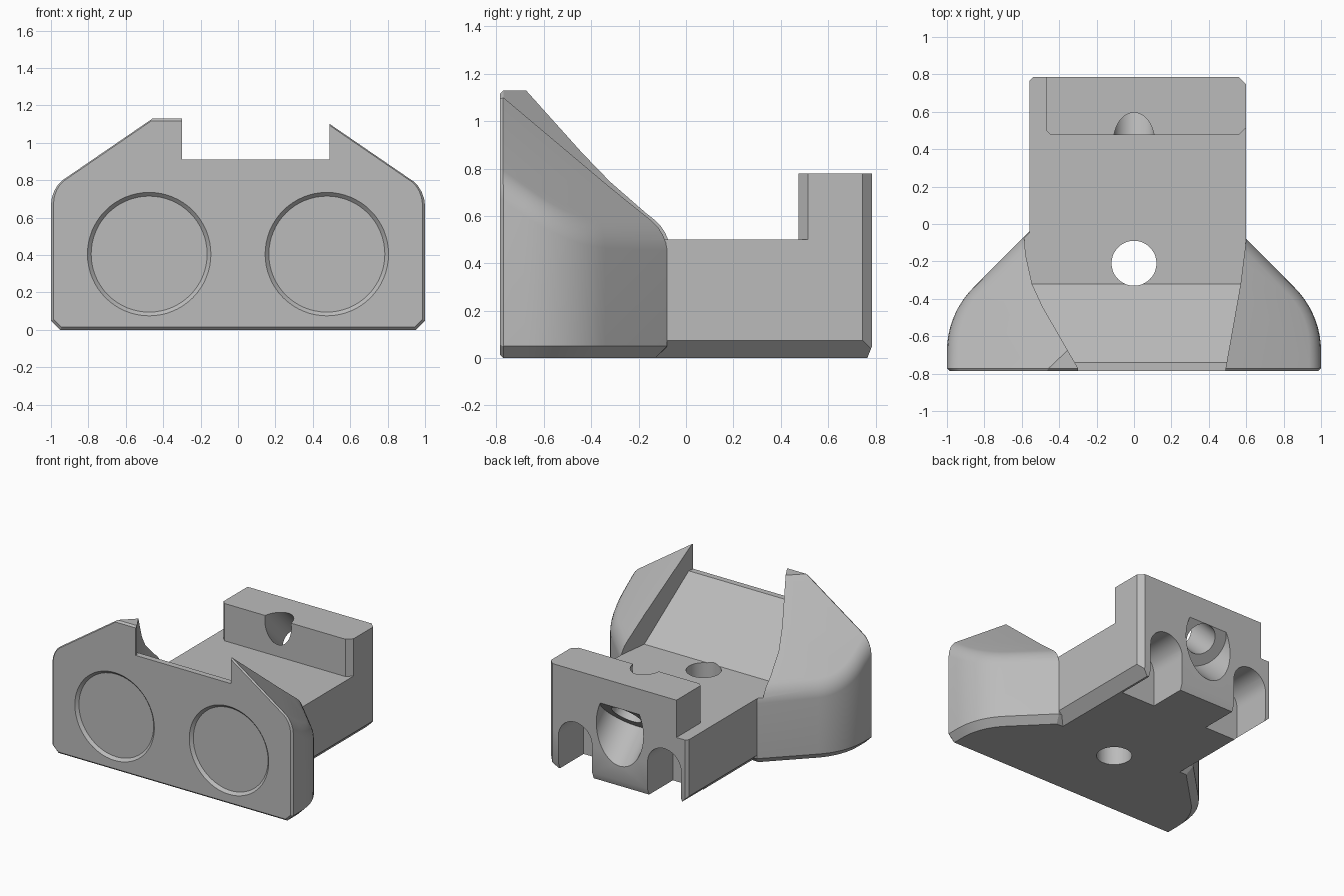
import bpy, bmesh
from math import sin, cos, pi, radians
from mathutils import Vector

old = bpy.data.objects.get("Cube")
if old:
    bpy.data.objects.remove(old, do_unlink=True)

grey = bpy.data.materials.new("mid grey")
grey.use_nodes = True
grey.diffuse_color = (0.5, 0.5, 0.5, 1)
grey.node_tree.nodes["Principled BSDF"].inputs["Base Color"].default_value = (0.5, 0.5, 0.5, 1)


def finish(bm, name):
    bmesh.ops.recalc_face_normals(bm, faces=bm.faces[:])
    mesh = bpy.data.meshes.new(name)
    bm.to_mesh(mesh)
    bm.free()
    mesh.materials.append(grey)
    ob = bpy.data.objects.new(name, mesh)
    bpy.context.collection.objects.link(ob)
    return ob


def prism(points, axis, lo, hi):
    """Extrude a 2D outline along an axis (the outline uses the other two)."""
    def place(p, t):
        return {"x": (t, p[0], p[1]), "y": (p[0], t, p[1]), "z": (p[0], p[1], t)}[axis]
    bm = bmesh.new()
    a = [bm.verts.new(place(p, lo)) for p in points]
    b = [bm.verts.new(place(p, hi)) for p in points]
    bm.faces.new(a)
    bm.faces.new(b)
    for i in range(len(a)):
        j = (i + 1) % len(a)
        bm.faces.new((a[i], a[j], b[j], b[i]))
    bmesh.ops.recalc_face_normals(bm, faces=bm.faces[:])
    return bm


def box(x0, x1, y0, y1, z0, z1):
    return prism([(x0, y0), (x1, y0), (x1, y1), (x0, y1)], "z", z0, z1)


def shave(bm, point, normal):
    """Cut away the side the normal points to and close the solid."""
    bmesh.ops.bisect_plane(bm, geom=bm.verts[:] + bm.edges[:] + bm.faces[:], dist=1e-5,
                           plane_co=point, plane_no=normal, clear_outer=True)
    bmesh.ops.holes_fill(bm, edges=[e for e in bm.edges if e.is_boundary], sides=0)
    bmesh.ops.recalc_face_normals(bm, faces=bm.faces[:])


def bevel(bm, edges, size, segments=1):
    bmesh.ops.bevel(bm, geom=edges, offset=size, segments=segments, profile=0.5,
                    affect="EDGES", clamp_overlap=True)


def cone(p, q, r1, r2=None):
    p, q = Vector(p), Vector(q)
    bm = bmesh.new()
    bmesh.ops.create_cone(bm, cap_ends=True, segments=64, radius1=r1,
                          radius2=r1 if r2 is None else r2, depth=(q - p).length)
    turn = (q - p).to_track_quat("Z", "Y").to_matrix().to_4x4()
    turn.translation = (p + q) / 2
    bm.transform(turn)
    return bm


def combine(target, bm, operation):
    tool = finish(bm, "cutter")
    tool.hide_render = True
    mod = target.modifiers.new("combine", "BOOLEAN")
    mod.operation, mod.solver, mod.object = operation, "EXACT", tool
    bpy.context.view_layer.objects.active = target
    bpy.ops.object.modifier_apply(modifier=mod.name)
    bpy.data.objects.remove(tool, do_unlink=True)


FRONT, BACK = -0.785, 0.785

# Front block: plan with rounded wings, tapering to the body
arc = [(0.52 + 0.48 * cos(radians(a)), -0.68 + 0.48 * sin(radians(a))) for a in range(0, 46, 5)]
plan = [(1, FRONT)] + arc + [(0.6, -0.08), (-0.56, -0.04)]
plan += [(-x, y) for x, y in reversed(arc)] + [(-1, FRONT)]
bm = prism(plan, "z", 0, 1.13)
bevel(bm, [e for e in bm.edges if all(v.co.z < 0.01 for v in e.verts)
           and any(v.co.y > FRONT + 0.01 for v in e.verts)], 0.05)

# Sloping wing tops, with softened outer edges
for x, z in ((0.49, 1.11), (-0.47, 1.13)):
    shave(bm, (x, FRONT, z), (0.686 if x > 0 else -0.686, 0.72, 1))
bm.normal_update()


def wing_edge(e):
    if len(e.link_faces) != 2 or any(v.co.z < 0.3 for v in e.verts):
        return False
    low, high = sorted(f.normal.z for f in e.link_faces)
    wall = min(e.link_faces, key=lambda f: f.normal.z)
    return abs(low) < 0.05 and 0.5 < high < 0.95 and abs(wall.normal.x) > 0.3


bevel(bm, [e for e in bm.edges if wing_edge(e)], 0.07, 4)
bevel(bm, [e for e in bm.edges if all(v.co.y < FRONT + 0.001 for v in e.verts)], 0.014)
bracket = finish(bm, "bracket_body")

# Channel between the two horns: plan outline crossed with a ramp
ramp = [(-0.9, 0.91), (-0.74, 0.91), (-0.32, 0.5), (0.2, 0.5), (0.2, 1.4), (-0.9, 1.4)]
walls = [(-0.3, -0.9), (-0.3, -0.77), (-0.49, -0.44), (-0.545, -0.32), (-0.578, -0.17),
         (-0.59, -0.05), (-0.64, 0.0), (0.64, 0.0), (0.6, -0.08), (0.585, -0.2),
         (0.57, -0.32), (0.49, -0.77), (0.49, -0.9)]
channel = finish(prism(walls, "z", 0.3, 1.3), "channel_cutter")
combine(channel, prism(ramp, "x", -1, 1), "INTERSECT")
bm = bmesh.new()
bm.from_mesh(channel.data)
bpy.data.objects.remove(channel, do_unlink=True)
combine(bracket, bm, "DIFFERENCE")

# Rear body with chamfered lower sides and back corners
bm = box(-0.56, 0.6, -0.3, BACK, 0, 0.5)
shave(bm, (0.6, 0, 0.075), (1, 0, -1))
shave(bm, (-0.56, 0, 0.075), (-1, 0, -1))
shave(bm, (0, BACK, 0.05), (0, 1, -0.4))
shave(bm, (0.6, BACK - 0.04, 0), (1, 1, 0))
shave(bm, (-0.56, BACK - 0.02, 0), (-1, 1, 0))
combine(bracket, bm, "UNION")

# Raised rear stop
bm = box(-0.47, 0.6, 0.475, BACK, 0.3, 0.78)
shave(bm, (0.6, BACK - 0.04, 0), (1, 1, 0))
shave(bm, (0.6, 0.515, 0), (1, -1, 0))
shave(bm, (-0.47, 0.5, 0), (-1, -1, 0))
combine(bracket, bm, "UNION")

# Front pockets, through holes and rear arched slots on both sides
for s in (-1, 1):
    px, pz, hx, hz, floor = s * 0.475, 0.405, s * 0.37, 0.265, FRONT + 0.21
    combine(bracket, cone((px, FRONT - 0.1, pz), (px, floor, pz), 0.315), "DIFFERENCE")
    combine(bracket, cone((px, FRONT - 0.02, pz), (px, FRONT + 0.02, pz), 0.35, 0.31), "DIFFERENCE")
    combine(bracket, cone((hx, floor - 0.1, hz), (hx, 1, hz), 0.12), "DIFFERENCE")
    combine(bracket, cone((hx, floor - 0.02, hz), (hx, floor + 0.02, hz), 0.155, 0.115), "DIFFERENCE")
    arch = [(hx + 0.14 * cos(i * pi / 24), 0.25 + 0.14 * sin(i * pi / 24)) for i in range(25)]
    arch += [(hx - 0.14, -0.1), (hx + 0.14, -0.1)]
    combine(bracket, prism(arch, "y", BACK - 0.3, 1), "DIFFERENCE")

# Vertical screw hole, countersunk from below
combine(bracket, cone((0, -0.21, -0.1), (0, -0.21, 1.2), 0.12), "DIFFERENCE")
combine(bracket, cone((0, -0.21, -0.02), (0, -0.21, 0.19), 0.32, 0.11), "DIFFERENCE")

# Slanted screw hole through the rear stop, with counterbore
axis = Vector((0, -1, 1)).normalized()
mouth = Vector((0, BACK, 0.435))
combine(bracket, cone(mouth - axis * 0.5, mouth + axis * 0.9, 0.11), "DIFFERENCE")
combine(bracket, cone(mouth - axis * 0.5, mouth + axis * 0.11, 0.195), "DIFFERENCE")

# Smooth curved walls, keep sharp edges
bpy.ops.object.select_all(action="DESELECT")
bracket.select_set(True)
bpy.context.view_layer.objects.active = bracket
bpy.ops.object.shade_smooth_by_angle(angle=radians(25))
